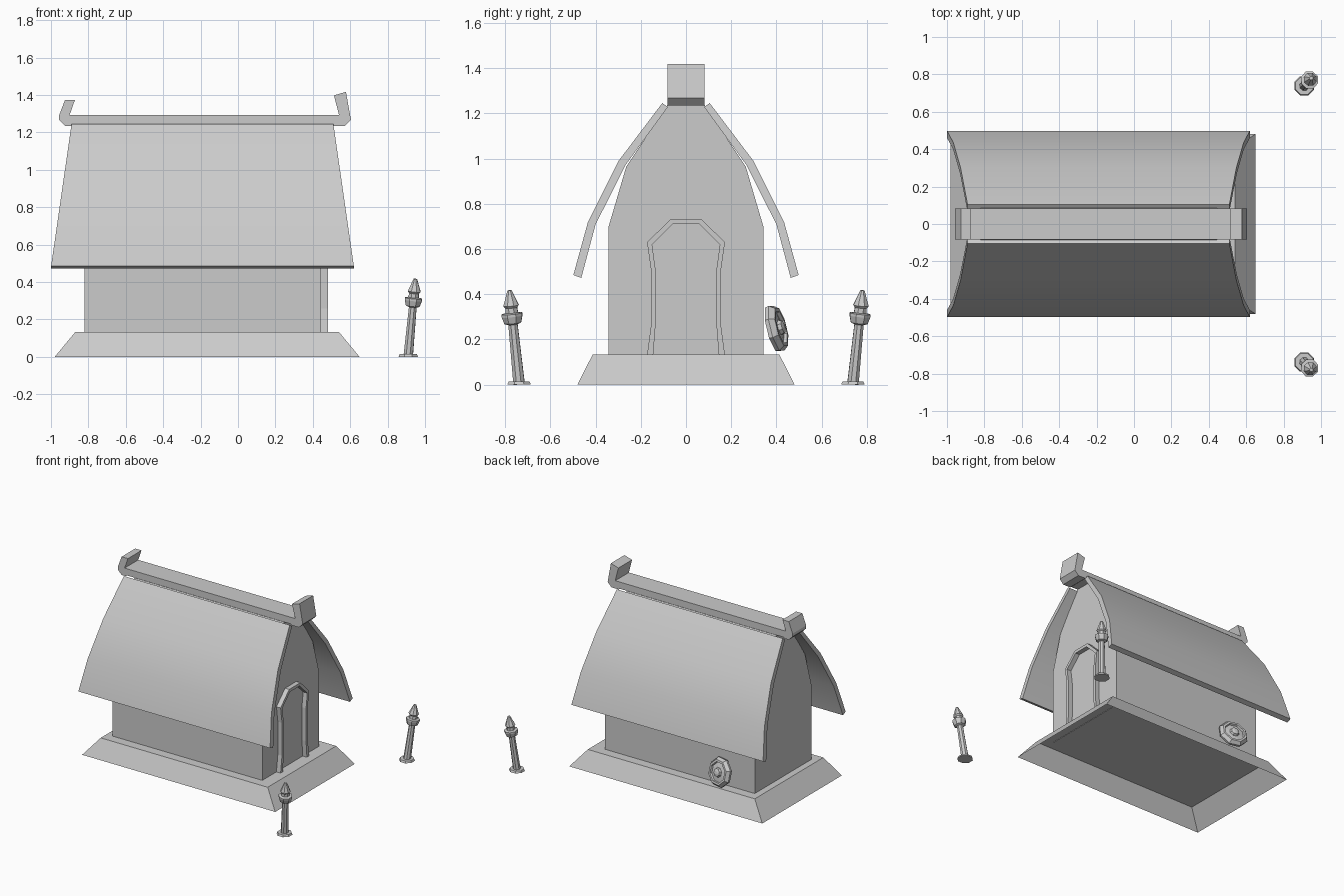
import bpy, bmesh, math
from mathutils import Matrix, Vector

if "Cube" in bpy.data.objects:
    bpy.data.objects.remove(bpy.data.objects["Cube"])


def finish(name, bm, smooth=False):
    bmesh.ops.recalc_face_normals(bm, faces=bm.faces[:])
    me = bpy.data.meshes.new(name)
    bm.to_mesh(me)
    bm.free()
    ob = bpy.data.objects.new(name, me)
    bpy.context.collection.objects.link(ob)
    if smooth:
        bpy.ops.object.select_all(action='DESELECT')
        ob.select_set(True)
        bpy.context.view_layer.objects.active = ob
        bpy.ops.object.shade_smooth_by_angle(angle=math.radians(30))
    return ob


def loft(name, ring_a, ring_b, cap_a=True, smooth=False):
    """Solid between two matching outlines."""
    bm = bmesh.new()
    a = [bm.verts.new(p) for p in ring_a]
    b = [bm.verts.new(p) for p in ring_b]
    n = len(a)
    for i in range(n):
        j = (i + 1) % n
        bm.faces.new((a[i], a[j], b[j], b[i]))
    if cap_a:
        bm.faces.new(a[::-1])
    bm.faces.new(b)
    return finish(name, bm, smooth)


def lathe(name, profile, matrix, sides=8):
    """Closed faceted turning of (radius, height) points."""
    bm = bmesh.new()
    rings = []
    for r, h in profile:
        rings.append([bm.verts.new(matrix @ Vector((
            r * math.cos((i + .5) * math.tau / sides),
            r * math.sin((i + .5) * math.tau / sides), h))) for i in range(sides)])
    for lo, hi in zip(rings, rings[1:]):
        for i in range(sides):
            j = (i + 1) % sides
            bm.faces.new((lo[i], lo[j], hi[j], hi[i]))
    bm.faces.new(rings[0][::-1])
    bm.faces.new(rings[-1])
    return finish(name, bm)


def rect(x0, x1, y, z):
    return [(x0, -y, z), (x1, -y, z), (x1, y, z), (x0, y, z)]


def mirrored(half):
    return half + [(-y, z) for y, z in reversed(half)]


# Sloped plinth, open underneath
loft("plinth", rect(-.98, .65, .48, 0), rect(-.87, .54, .413, .133), cap_a=False)

# Hall walls with curved gables
gable = mirrored([(.342, .13), (.342, .70), (.264, .965), (.08, 1.24)])
loft("walls", [(-.82, y, z) for y, z in gable], [(.445, y, z) for y, z in gable])

# Door frame: outer arch followed by inner arch
outer = mirrored([(.172, .133), (.155, .26), (.155, .51), (.172, .63), (.068, .732)])
inner = mirrored([(.145, .133), (.135, .26), (.135, .51), (.150, .62), (.058, .71)])
arch = outer + inner[::-1]
loft("door_frame", [(.44, y, z) for y, z in arch], [(.48, y, z) for y, z in arch])

# Two curved roof slopes, longer at the eaves than at the ridge
slope = [(.105, 1.245), (.30, .987), (.434, .718), (.498, .485),
         (.463, .472), (.40, .708), (.267, .972), (.08, 1.228)]
for side, label in ((-1, "front"), (1, "back")):
    def flare(z):
        return .11 * (1.245 - z) / .765
    loft("roof_" + label,
         [(-.89 - flare(z), side * y, z) for y, z in slope],
         [(.51 + flare(z), side * y, z) for y, z in slope], smooth=True)

# Ridge beam with upturned ends
ridge = [(-.90, 1.294), (-.872, 1.374), (-.925, 1.374), (-.957, 1.29), (-.957, 1.267),
         (-.925, 1.235), (-.89, 1.235), (-.88, 1.243), (.50, 1.243), (.51, 1.235),
         (.572, 1.235), (.604, 1.267), (.577, 1.417), (.513, 1.398), (.54, 1.294)]
loft("ridge_beam", [(x, -.082, z) for x, z in ridge], [(x, .082, z) for x, z in ridge])

# Leaning posts with flat feet
post = [(.027, 0), (.022, .265), (.040, .272), (.049, .302), (.049, .314), (.030, .318),
        (.028, .340), (.037, .350), (.010, .418)]
for side, label in ((-1, "front"), (1, "back")):
    foot = Vector((.91, side * .738, 0))
    lathe("post_foot_" + label, [(.056, 0), (.050, .015)], Matrix.Translation(foot))
    lean = Vector((.038, side * .042, .41)).to_track_quat('Z', 'Y').to_matrix().to_4x4()
    lathe("post_" + label, post, Matrix.Translation(foot + Vector((0, 0, .003))) @ lean)

# Round shield leaning on the back wall
shield = [(.106, 0), (.110, .018), (.092, .042), (.076, .042), (.072, .028),
          (.036, .034), (.030, .050), (.012, .056)]
aim = Vector((.25, .94, .24)).to_track_quat('Z', 'Y').to_matrix().to_4x4()
lathe("shield", shield, Matrix.Translation((-.57, .383, .245)) @ aim)
